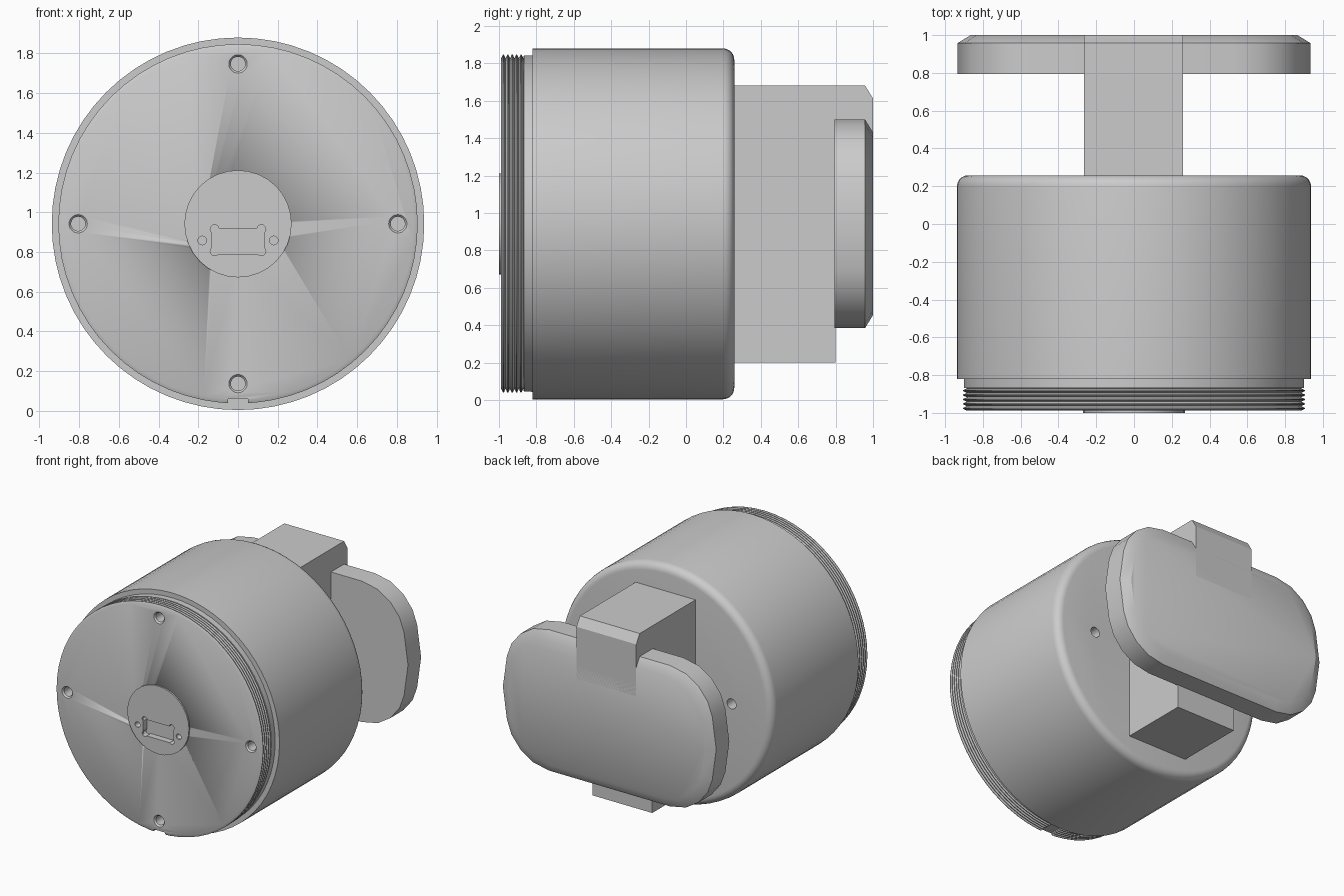
import bpy, bmesh, math

if "Cube" in bpy.data.objects:
    bpy.data.objects.remove(bpy.data.objects["Cube"])

CZ = 0.942  # height of the main axis


def finish(bm, name, smooth=True):
    bmesh.ops.recalc_face_normals(bm, faces=bm.faces[:])
    me = bpy.data.meshes.new(name)
    bm.to_mesh(me)
    bm.free()
    ob = bpy.data.objects.new(name, me)
    bpy.context.collection.objects.link(ob)
    if smooth:
        shade(ob)
    return ob


def shade(ob):
    bpy.ops.object.select_all(action='DESELECT')
    ob.select_set(True)
    bpy.context.view_layer.objects.active = ob
    bpy.ops.object.shade_smooth_by_angle(angle=math.radians(30))


def loft(name, rings, smooth=True):
    """Bridge matching rings of points and cap both ends."""
    bm = bmesh.new()
    vs = [[bm.verts.new(p) for p in ring] for ring in rings]
    n = len(vs[0])
    for a, b in zip(vs, vs[1:]):
        for i in range(n):
            j = (i + 1) % n
            bm.faces.new((a[i], a[j], b[j], b[i]))
    bm.faces.new(vs[0])
    bm.faces.new(vs[-1])
    return finish(bm, name, smooth)


def lathe(name, profile, x=0, z=CZ, seg=64):
    """Turn (radius, y) points about an axis parallel to y."""
    angs = [2 * math.pi * i / seg for i in range(seg)]
    return loft(name, [[(x + r * math.cos(a), y, z + r * math.sin(a)) for a in angs]
                       for r, y in profile])


def box(name, x0, x1, y0, y1, z0, z1):
    return loft(name, [[(x0, y, z0), (x1, y, z0), (x1, y, z1), (x0, y, z1)]
                       for y in (y0, y1)], False)


def cut(target, cutter):
    mod = target.modifiers.new("cut", 'BOOLEAN')
    mod.operation = 'DIFFERENCE'
    mod.solver = 'EXACT'
    mod.object = cutter
    bpy.context.view_layer.objects.active = target
    bpy.ops.object.modifier_apply(modifier=mod.name)
    bpy.data.objects.remove(cutter)


# Barrel: threaded front end, short neck, full-width drum, rounded back rim
front, pitch = -0.988, 0.0236
profile = [(0.885, front)]
for i in range(5):
    y = front + i * pitch
    profile += [(0.905, y + pitch * 0.4), (0.905, y + pitch * 0.6), (0.885, y + pitch)]
profile += [(0.9, front + 5 * pitch + 0.003), (0.9, -0.82), (0.938, -0.82)]
for k in range(6):
    a = math.pi / 2 * k / 5
    profile.append((0.878 + 0.06 * math.cos(a), 0.198 + 0.06 * math.sin(a)))
barrel = lathe("barrel", profile)

# Four countersunk screw holes in the front face
for x, z in ((0.805, CZ), (-0.805, CZ), (0, CZ + 0.805), (0, CZ - 0.805)):
    cut(barrel, lathe("hole_cutter", [(0.055, front - 0.01), (0.036, front + 0.012),
                                      (0.036, front + 0.09)], x, z, 20))
# Two screw holes in the back face
for x in (0.58, -0.58):
    cut(barrel, lathe("hole_cutter", [(0.04, 0.17), (0.04, 0.3)], x, CZ, 20))
# Keyway through the thread at the bottom
cut(barrel, box("key_cutter", -0.05, 0.05, -1.1, -0.825, -0.1, 0.06))
shade(barrel)

# Round connector plate with socket opening and two small screw holes
plate = lathe("connector_plate", [(0.27, front + 0.06), (0.27, -1.0)], seg=32)


def cut_front(make):
    for ob in (plate, barrel):
        cut(ob, make())


cut_front(lambda: box("slot_cutter", -0.133, 0.133, -1.1, -0.95, 0.79, 0.918))
for s in (-1, 1):
    for z in (0.803, 0.915):
        cut_front(lambda: lathe("ear_cutter", [(0.022, -1.1), (0.022, -0.95)], s * 0.118, z, 16))
    cut_front(lambda: lathe("pin_cutter", [(0.022, -1.1), (0.022, -0.95)], s * 0.18, 0.858, 16))
shade(plate)

# Stem block joining the barrel to the wall plate
box("stem", -0.264, 0.26, 0.24, 0.80, 0.2, 1.682)

# Upper tab of the stem, chamfered where it overlaps the wall plate
loft("stem_tab", [[(-0.264, y, 1.2), (0.26, y, 1.2), (0.26, y, z), (-0.264, y, z)]
                  for y, z in ((0.79, 1.682), (0.957, 1.682), (1.0, 1.612))], False)

# Wall plate: rounded outline with bowed ends and a chamfered back edge
quarter = [(0.935, 0), (0.9, 0.25), (0.86, 0.36), (0.78, 0.46), (0.67, 0.53), (0.53, 0.558)]
half = quarter + [(-x, z) for x, z in reversed(quarter)]
outline = half + [(x, -z) for x, z in reversed(half[1:-1])]


def ring(y, inset):
    sx, sz = 1 - inset / 0.935, 1 - inset / 0.558
    return [(x * sx, y, CZ + z * sz) for x, z in outline]


loft("wall_plate", [ring(0.793, 0), ring(0.957, 0), ring(1.0, 0.07)])
